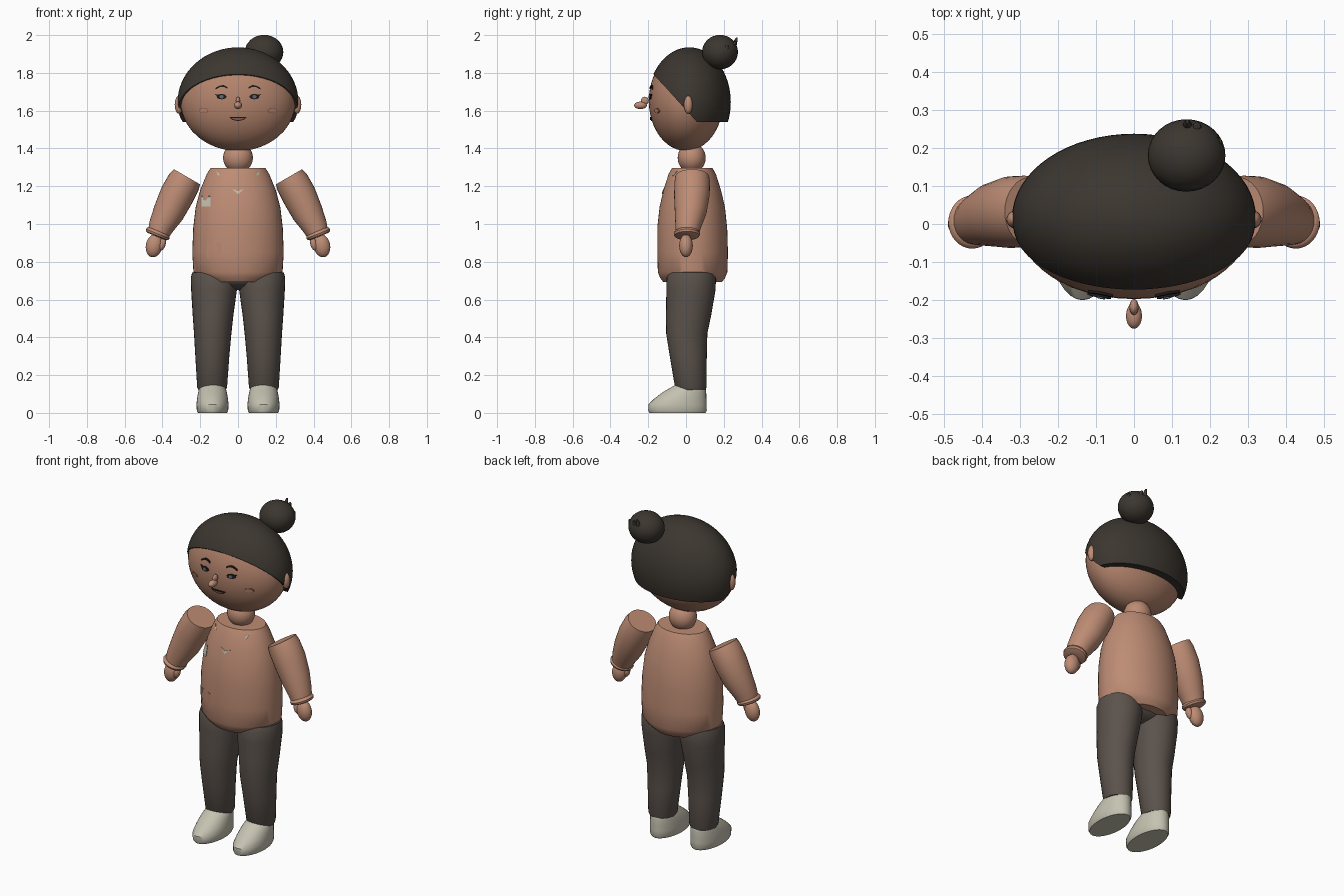
import bpy, bmesh, math
from mathutils import Vector, Matrix

if "Cube" in bpy.data.objects:
    bpy.data.objects.remove(bpy.data.objects["Cube"])


def material(name, rgb):
    m = bpy.data.materials.new(name)
    m.diffuse_color = (*rgb, 1)
    m.use_nodes = True
    m.node_tree.nodes["Principled BSDF"].inputs["Base Color"].default_value = m.diffuse_color
    return m


SKIN = material("warm skin", (0.51, 0.262, 0.175))
FACE = material("face skin", (0.46, 0.232, 0.152))
HAIR = material("dark brown hair", (0.045, 0.037, 0.029))
PANTS = material("grey brown cloth", (0.105, 0.085, 0.072))
SHOE = material("pale canvas", (0.56, 0.54, 0.44))
INK = material("near black", (0.012, 0.01, 0.01))
LIP = material("lip brown", (0.26, 0.11, 0.08))
IRIS = material("grey iris", (0.12, 0.14, 0.16))


def finish(name, bm, mat):
    bmesh.ops.recalc_face_normals(bm, faces=bm.faces)
    me = bpy.data.meshes.new(name)
    bm.to_mesh(me)
    bm.free()
    me.materials.append(mat)
    ob = bpy.data.objects.new(name, me)
    bpy.context.collection.objects.link(ob)
    bpy.ops.object.select_all(action='DESELECT')
    ob.select_set(True)
    bpy.context.view_layer.objects.active = ob
    bpy.ops.object.shade_smooth_by_angle(angle=math.radians(40))
    return ob


def ball(name, c, r, mat, tilt=0, cuts=(), seg=32):
    """Ellipsoid, optionally sliced by planes (point, normal of the kept side)."""
    bm = bmesh.new()
    bmesh.ops.create_uvsphere(bm, u_segments=seg, v_segments=seg // 2, radius=1)
    bm.transform(Matrix.Translation(c) @ Matrix.Rotation(-tilt, 4, 'Y')
                 @ Matrix.Diagonal((*r, 1)))
    for p, n in cuts:
        geom = bm.verts[:] + bm.edges[:] + bm.faces[:]
        cut = bmesh.ops.bisect_plane(bm, geom=geom, plane_co=p, plane_no=n, clear_inner=True)
        rim = [e for e in cut['geom_cut'] if isinstance(e, bmesh.types.BMEdge)]
        bmesh.ops.holes_fill(bm, edges=rim, sides=0)
    return finish(name, bm, mat)


def loft(name, rows, mat, s=1, seg=32):
    """Elliptic sections: (x, y, z, rx, ry, tilt in degrees), capped at both ends."""
    bm = bmesh.new()
    rings = []
    for x, y, z, rx, ry, t in rows:
        t = math.radians(t)
        ring = []
        for i in range(seg):
            a = 2 * math.pi * i / seg
            u = rx * math.cos(a)
            ring.append(bm.verts.new((s * (x + u * math.cos(t)), y + ry * math.sin(a),
                                      z + u * math.sin(t))))
        rings.append(ring)
    for a, b in zip(rings, rings[1:]):
        for i in range(seg):
            j = (i + 1) % seg
            bm.faces.new((a[i], a[j], b[j], b[i]))
    bm.faces.new(rings[0])
    bm.faces.new(rings[-1])
    return finish(name, bm, mat)


def plate(name, pts, surf, mat, lift=0.004):
    """Thin plate with an x,z outline laid on a front surface."""
    bm = bmesh.new()
    front = [bm.verts.new((x, surf(x, z) - lift, z)) for x, z in pts]
    back = [bm.verts.new((x, surf(x, z) + 0.003, z)) for x, z in pts]
    bm.faces.new(front)
    bm.faces.new(back)
    for i in range(len(pts)):
        j = (i + 1) % len(pts)
        bm.faces.new((front[i], front[j], back[j], back[i]))
    return finish(name, bm, mat)


def oval(x, z, rx, rz, n=16):
    return [(x + rx * math.cos(2 * math.pi * i / n), z + rz * math.sin(2 * math.pi * i / n))
            for i in range(n)]


# Head, swept-back hair cap and bun
HC, HR = Vector((0, 0, 1.652)), (0.305, 0.197, 0.265)
ball("head", HC, HR, FACE, seg=48)
ball("hair_cap", (0, 0.017, 1.645), (0.32, 0.22, 0.29), HAIR, seg=64,
     cuts=[((0, 0.058, 1.54), (0, 0.25, 0.228)), ((0, 0, 1.54), (0, 0, 1))])
ball("hair_bun", (0.138, 0.18, 1.91), (0.102, 0.095, 0.091), HAIR)
for k, (x, y, z) in enumerate([(0.14, 0.255, 1.965), (0.165, 0.25, 1.96), (0.22, 0.21, 1.94)]):
    loft(f"bun_strand_{k}", [(x, y, z - 0.02, 0.014, 0.014, 0),
                             (x, y + 0.008, z + 0.006, 0.01, 0.01, 0),
                             (x, y + 0.014, z + 0.022 - 0.012 * k, 0.004, 0.005, 0)], HAIR, seg=10)


def face_y(x, z):
    return -HR[1] * math.sqrt(max(0.05, 1 - (x / HR[0]) ** 2 - ((z - HC.z) / HR[2]) ** 2))


# Nose and mouth
ball("nose_tip", (0, -0.241, 1.628), (0.021, 0.034, 0.02), SKIN, seg=20)
ball("nose_bridge", (0, -0.218, 1.652), (0.012, 0.021, 0.022), SKIN, seg=16)
plate("mouth_line", [(-0.046, 1.566), (-0.03, 1.551), (0, 1.545), (0.03, 1.551), (0.046, 1.566),
                     (0, 1.567)], face_y, INK, 0.005)
plate("lips", [(-0.037, 1.561), (-0.025, 1.554), (0, 1.55), (0.025, 1.554), (0.037, 1.561)],
      face_y, LIP, 0.008)

# Torso
TORSO = [(0, 0.033, 1.297, 0.145, 0.107, 0), (0, 0.033, 1.265, 0.165, 0.125, 0),
         (0, 0.033, 1.18, 0.2, 0.152, 0), (0, 0.033, 1.09, 0.224, 0.173, 0),
         (0, 0.033, 0.98, 0.237, 0.185, 0), (0, 0.035, 0.85, 0.242, 0.187, 0),
         (0, 0.035, 0.745, 0.236, 0.184, 0), (0, 0.035, 0.715, 0.205, 0.172, 0),
         (0, 0.035, 0.692, 0.165, 0.155, 0)]
loft("torso", TORSO, SKIN, seg=48)


def chest_y(x, z):
    for a, b in zip(TORSO, TORSO[1:]):
        if a[2] >= z >= b[2]:
            f = (a[2] - z) / (a[2] - b[2])
            rx, ry = a[3] + f * (b[3] - a[3]), a[4] + f * (b[4] - a[4])
            return a[1] - ry * math.sqrt(max(0.02, 1 - (x / rx) ** 2))
    return -0.1


def box(x0, x1, z0, z1):
    return [(x0, z0), (x1, z0), (x1, z1), (x0, z1)]


# Shirt details
plate("chest_pocket", box(-0.194, -0.145, 1.093, 1.14), chest_y, SHOE)
plate("pocket_hem", box(-0.194, -0.145, 1.142, 1.15), chest_y, PANTS)
plate("neckline_point", [(-0.033, 1.187), (0, 1.158), (0.033, 1.187), (0, 1.173)], chest_y, SHOE)
plate("lower_pocket", box(-0.165, -0.09, 0.82, 0.9), chest_y, SKIN, 0.002)
ball("neck", (0, 0.03, 1.35), (0.079, 0.074, 0.08), SKIN)
ball("pelvis", (0, 0.028, 0.715), (0.19, 0.115, 0.065), PANTS)

for s, side in ((1, "left"), (-1, "right")):
    # Face details on each side
    ball(f"{side}_ear", (s * 0.313, 0.012, 1.632), (0.022, 0.023, 0.048), SKIN, seg=20)
    plate(f"{side}_eye", oval(s * 0.087, 1.674, 0.026, 0.014), face_y, INK, 0.005)
    plate(f"{side}_iris", oval(s * 0.087, 1.674, 0.011, 0.009), face_y, IRIS, 0.008)
    plate(f"{side}_lash", [(s * x, z) for x, z in
                           [(0.1, 1.684), (0.122, 1.688), (0.112, 1.677)]], face_y, INK, 0.007)
    arc = [(0.055, 1.725), (0.075, 1.735), (0.095, 1.734), (0.12, 1.72)]
    brow = arc + [(x, z - 0.009) for x, z in reversed(arc)]
    plate(f"{side}_brow", [(s * x, z) for x, z in brow], face_y, INK, 0.006)
    plate(f"{side}_cheek_rim", oval(s * 0.182, 1.6, 0.025, 0.014), face_y, LIP, 0.002)
    plate(f"{side}_cheek", oval(s * 0.182, 1.6, 0.022, 0.011), face_y, SKIN, 0.005)
    plate(f"{side}_collar_tip", [(s * x, z) for x, z in
                                 [(0.096, 1.26), (0.115, 1.28), (0.106, 1.255)]], chest_y, SHOE)

    # Arm, rolled cuff and hand
    loft(f"{side}_arm", [(0.27, 0.033, 1.25, 0.08, 0.09, 30), (0.287, 0.033, 1.22, 0.089, 0.094, 30),
                         (0.325, 0.031, 1.15, 0.091, 0.094, 30), (0.368, 0.025, 1.06, 0.083, 0.084, 28),
                         (0.405, 0.013, 0.99, 0.068, 0.069, 24), (0.423, 0.007, 0.945, 0.057, 0.06, 22)],
         SKIN, s)
    cuff = [(0.425 + 0.4 * d, 0.005, 0.948 - d, r, r * 1.04, 22) for d, r in
            ((-0.014, 0.056), (-0.01, 0.063), (0, 0.067), (0.01, 0.063), (0.014, 0.054))]
    loft(f"{side}_cuff", cuff, SKIN, s)
    ball(f"{side}_hand", (s * 0.444, 0, 0.885), (0.044, 0.036, 0.062), SKIN, tilt=s * 0.2, seg=24)
    ball(f"{side}_thumb", (s * 0.402, -0.008, 0.893), (0.019, 0.02, 0.036), SKIN, tilt=s * 0.3, seg=16)

    # Trouser leg
    loft(f"{side}_leg", [(0.125, 0.03, 0.742, 0.118, 0.122, 0), (0.126, 0.028, 0.715, 0.124, 0.131, 0),
                         (0.127, 0.026, 0.65, 0.121, 0.13, 0), (0.132, 0.014, 0.52, 0.108, 0.12, 0),
                         (0.134, 0.004, 0.42, 0.099, 0.109, 0), (0.136, 0.012, 0.3, 0.09, 0.098, 0),
                         (0.137, 0.025, 0.135, 0.079, 0.083, 0), (0.137, 0.027, 0.12, 0.072, 0.076, 0)],
         PANTS, s)

    # Shoe, with the toe sloping up to the ankle
    loft(f"{side}_shoe", [(0.135, -0.045, 0, 0.077, 0.148, 0), (0.135, -0.045, 0.012, 0.083, 0.155, 0),
                          (0.135, -0.045, 0.045, 0.085, 0.154, 0), (0.135, -0.03, 0.075, 0.082, 0.138, 0),
                          (0.135, -0.008, 0.11, 0.076, 0.115, 0), (0.135, 0.018, 0.143, 0.066, 0.083, 0),
                          (0.135, 0.02, 0.158, 0.052, 0.068, 0)], SHOE, s)
